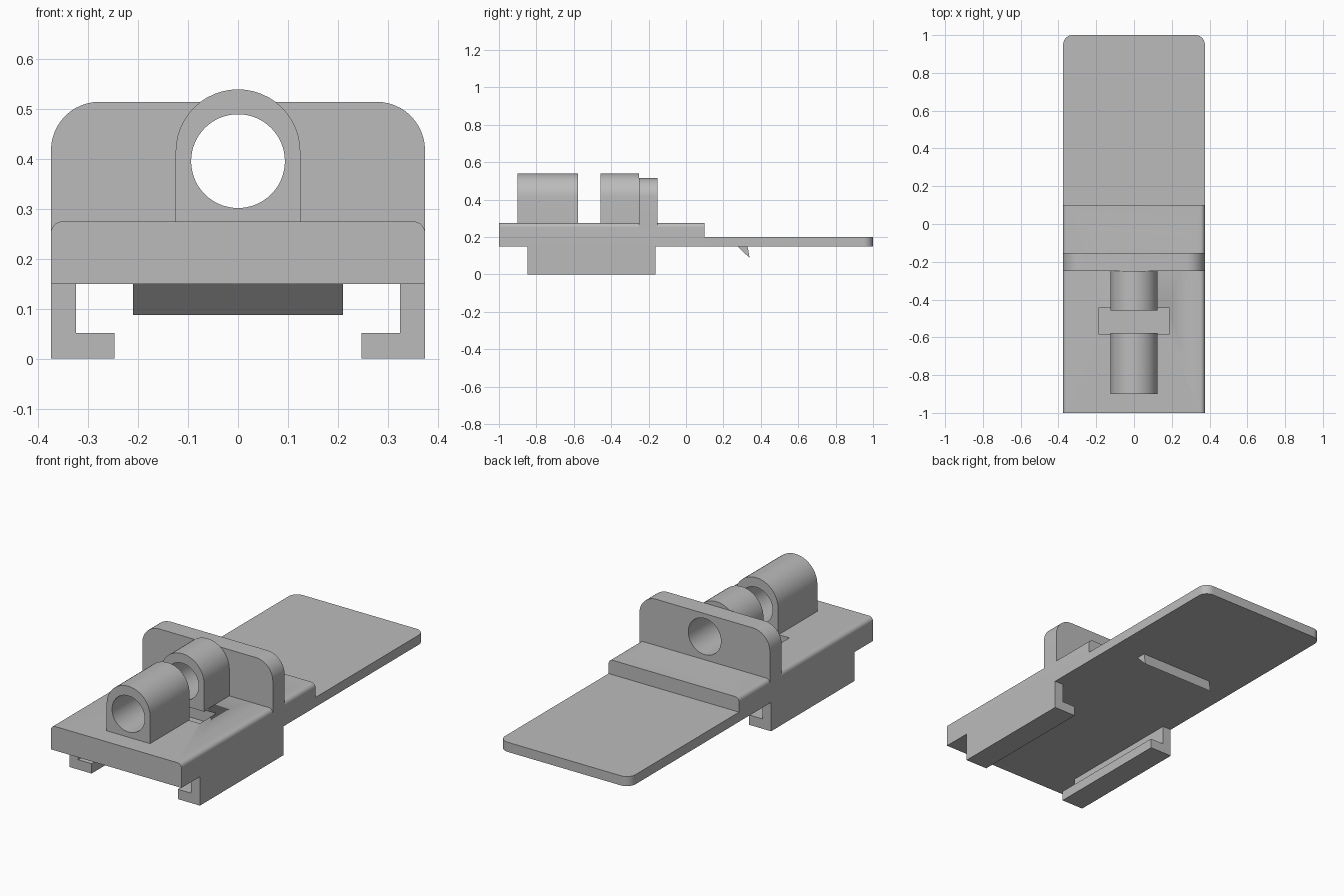
import bpy
import bmesh
from math import cos, sin, pi
from mathutils import Matrix, Vector

cube = bpy.data.objects.get("Cube")
if cube:
    bpy.data.objects.remove(cube)

grey = bpy.data.materials.new("plain grey")
grey.use_nodes = True
colour = (0.5, 0.5, 0.5, 1)
grey.diffuse_color = colour
grey.node_tree.nodes["Principled BSDF"].inputs["Base Color"].default_value = colour

# Profile plane as columns: profile x, profile y, extrusion direction
AXES = {
    "x": Matrix(((0, 0, 1), (1, 0, 0), (0, 1, 0))),   # profile (y, z)
    "y": Matrix(((1, 0, 0), (0, 0, -1), (0, 1, 0))),  # profile (x, z)
    "z": Matrix.Identity(3),                          # profile (x, y)
}


def arc(cx, cy, r, start, end, steps):
    return [(cx + r * cos(start + (end - start) * i / steps),
             cy + r * sin(start + (end - start) * i / steps)) for i in range(steps + 1)]


def circle(cx, cy, r, steps=64):
    return arc(cx, cy, r, 0, 2 * pi, steps)[:-1]


def round_top(half, low, high, r):
    """Rectangle with its two upper corners rounded."""
    return ([(-half, low), (half, low)] + arc(half - r, high - r, r, 0, pi / 2, 12)
            + arc(r - half, high - r, r, pi / 2, pi, 12))


def prism(name, loops, axis, start, end):
    """Extrude closed outlines (inner ones become holes) along an axis."""
    curve = bpy.data.curves.new(name, "CURVE")
    curve.dimensions = "2D"
    curve.fill_mode = "BOTH"
    curve.extrude = (end - start) / 2
    for loop in loops:
        spline = curve.splines.new("POLY")
        spline.points.add(len(loop) - 1)
        for point, (u, v) in zip(spline.points, loop):
            point.co = (u, v, 0, 1)
        spline.use_cyclic_u = True
    temp = bpy.data.objects.new(name + " outline", curve)
    bpy.context.collection.objects.link(temp)
    bpy.context.view_layer.update()
    mesh = bpy.data.meshes.new_from_object(
        temp.evaluated_get(bpy.context.evaluated_depsgraph_get()))
    bpy.data.objects.remove(temp)
    bpy.data.curves.remove(curve)

    offset = Vector([(start + end) / 2 if a == axis else 0 for a in "xyz"])
    bm = bmesh.new()
    bm.from_mesh(mesh)
    bmesh.ops.transform(bm, verts=bm.verts,
                        matrix=Matrix.Translation(offset) @ AXES[axis].to_4x4())
    bmesh.ops.remove_doubles(bm, verts=bm.verts, dist=0.0001)
    bmesh.ops.recalc_face_normals(bm, faces=bm.faces)
    bm.to_mesh(mesh)
    bm.free()
    mesh.name = name
    mesh.materials.clear()
    mesh.materials.append(grey)
    obj = bpy.data.objects.new(name, mesh)
    bpy.context.collection.objects.link(obj)
    bpy.ops.object.select_all(action="DESELECT")
    obj.select_set(True)
    bpy.context.view_layer.objects.active = obj
    bpy.ops.object.shade_smooth_by_angle(angle=pi / 6)
    return obj


def rect(x0, x1, y0, y1):
    return [(x0, y0), (x1, y0), (x1, y1), (x0, y1)]


HALF = 0.375
bore = circle(0, 0.396, 0.094)

# Deck with a shallow pocket between the tubes
deck = prism("deck", [round_top(HALF, 0.15, 0.275, 0.023)], "y", -1, 0.1)
pocket = prism("pocket_cutter", [rect(-0.187, 0.187, -0.582, -0.445)], "z", 0.215, 0.4)
pocket.hide_render = True
pocket.hide_set(True)
pocket.display_type = "WIRE"
cut = deck.modifiers.new("pocket", "BOOLEAN")
cut.operation = "DIFFERENCE"
cut.solver = "EXACT"
cut.object = pocket

# Thin tongue at the back, rounded at its free end
prism("tongue", [round_top(HALF, 0.1, 1, 0.05)], "z", 0.15, 0.2)

# Catch under the tongue
prism("catch", [[(0.275, 0.152), (0.329, 0.152), (0.34, 0.088)]], "x", -0.211, 0.211)

# Upright plate and the bored tubes
prism("upright_plate", [round_top(HALF, 0.25, 0.515, 0.097), bore], "y", -0.25, -0.153)
for name, y0, y1 in (("front_tube", -0.9, -0.577), ("rear_tube", -0.457, -0.25)):
    prism(name, [round_top(0.125, 0.272, 0.54, 0.125), bore], "y", y0, y1)

# Hooked rails below the deck
for name, side in (("left_rail", 1), ("right_rail", -1)):
    hook = [(HALF, 0), (HALF, 0.15), (0.325, 0.15), (0.325, 0.051), (0.248, 0.051), (0.248, 0)]
    prism(name, [[(side * x, z) for x, z in hook]], "y", -0.848, -0.163)
